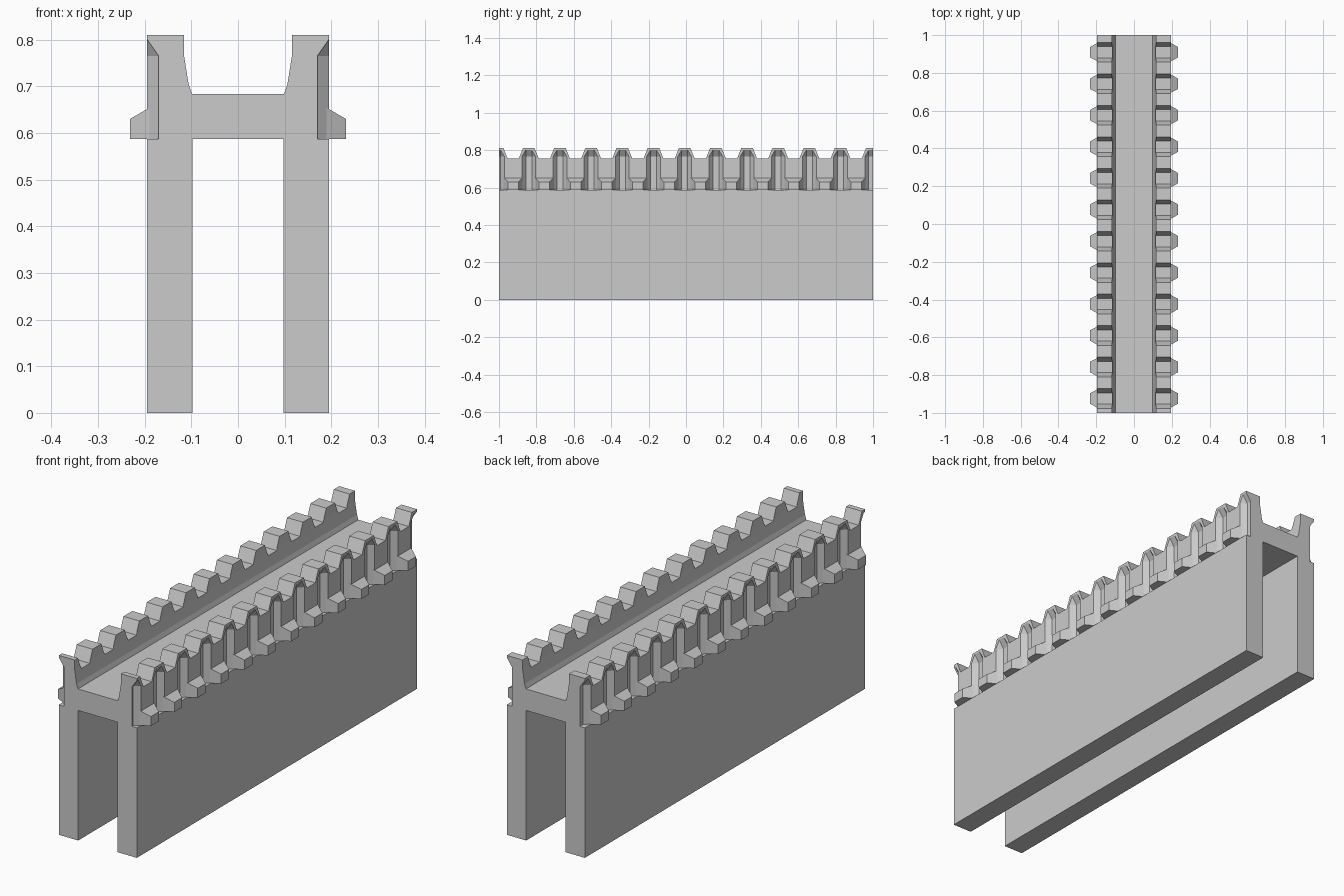
import bpy, bmesh

if "Cube" in bpy.data.objects:
    bpy.data.objects.remove(bpy.data.objects["Cube"])

PITCH = 0.1667
NOTCHES = [-0.924 + i * PITCH for i in range(12)]      # battlement gaps, one corbel below each
GROOVES = [y + PITCH / 2 for y in NOTCHES]             # outer recesses under the merlons
GROOVES = [GROOVES[0] - PITCH] + GROOVES


def loft(bm, rings):
    """Closed solid through matching rings of points."""
    vs = [[bm.verts.new(p) for p in r] for r in rings]
    n = len(vs[0])
    bm.faces.new(vs[0])
    bm.faces.new(vs[-1])
    for a, b in zip(vs, vs[1:]):
        for i in range(n):
            j = (i + 1) % n
            bm.faces.new((a[i], a[j], b[j], b[i]))


def finish(bm, name):
    bmesh.ops.recalc_face_normals(bm, faces=bm.faces)
    me = bpy.data.meshes.new(name)
    bm.to_mesh(me)
    bm.free()
    ob = bpy.data.objects.new(name, me)
    bpy.context.collection.objects.link(ob)
    return ob


def along_y(bm, profile, y0, y1):
    loft(bm, [[(x, y, z) for x, z in profile] for y in (y0, y1)])


def cut(target, cutter):
    cutter.hide_render = True
    m = target.modifiers.new("cut", 'BOOLEAN')
    m.operation = 'DIFFERENCE'
    m.solver = 'EXACT'
    m.object = cutter
    bpy.context.view_layer.objects.active = target
    bpy.ops.object.modifier_apply(modifier=m.name)
    bpy.data.objects.remove(cutter)


# Two long supporting walls
for side, name in ((-1, "left_wall"), (1, "right_wall")):
    bm = bmesh.new()
    along_y(bm, [(side * x, z) for x, z in
                 ((0.098, 0), (0.195, 0), (0.195, 0.587), (0.098, 0.587))], -1, 1)
    finish(bm, name)

# Walkway deck with parapets
half = [(0.195, 0.587), (0.195, 0.81), (0.116, 0.81), (0.116, 0.768), (0.106, 0.705), (0.099, 0.684)]
bm = bmesh.new()
along_y(bm, half + [(-x, z) for x, z in reversed(half)], -1, 1)
deck = finish(bm, "walkway_parapet")

# Battlement gaps
bm = bmesh.new()
for y in NOTCHES:
    sec = [(y - 0.03, 0.755), (y + 0.03, 0.755), (y + 0.0624, 0.836), (y - 0.0624, 0.836)]
    loft(bm, [[(x, a, z) for a, z in sec] for x in (-0.3, 0.3)])
cut(deck, finish(bm, "gap_cutter"))

# Outer recesses, fading out at the top of each merlon
bm = bmesh.new()
for side in (-1, 1):
    for y in GROOVES:
        loft(bm, [[(side * (0.170 + dx), y - 0.016, z), (side * (0.215 + dx), y - 0.054, z),
                   (side * (0.215 + dx), y + 0.054, z), (side * (0.170 + dx), y + 0.016, z)]
                  for z, dx in ((0.5, 0), (0.765, 0), (0.808, 0.03))])
cut(deck, finish(bm, "recess_cutter"))

# Corbels below the gaps
for side, name in ((-1, "left_corbels"), (1, "right_corbels")):
    bm = bmesh.new()
    for y in NOTCHES:
        plan = [(0.180, -0.056, 0.66), (0.232, -0.028, 0.63), (0.232, 0.028, 0.63), (0.180, 0.056, 0.66)]
        loft(bm, [[(side * x, y + a, 0.587) for x, a, z in plan],
                  [(side * x, y + a, z) for x, a, z in plan]])
    finish(bm, name)
